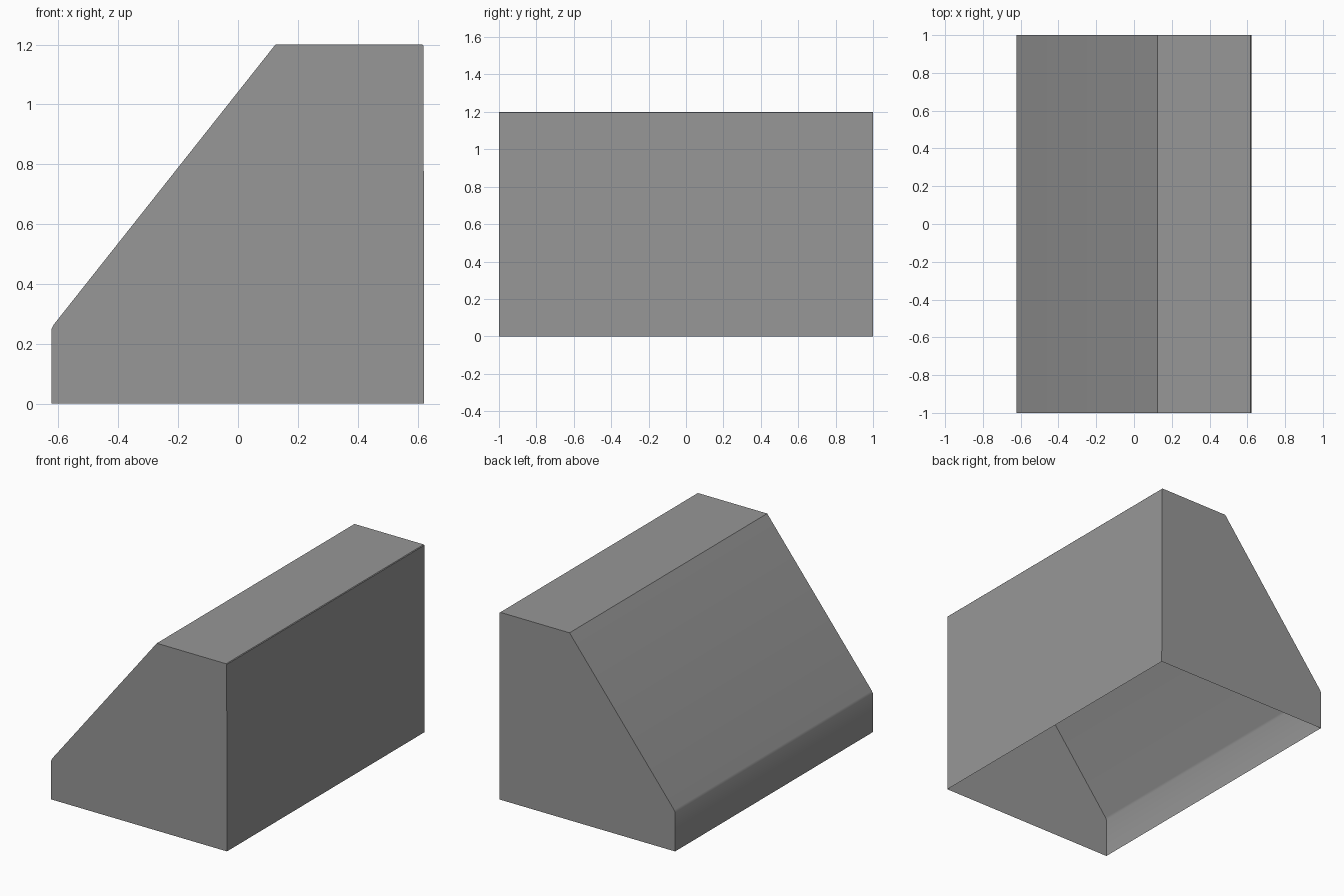
import bpy, bmesh
from math import radians

if "Cube" in bpy.data.objects:
    bpy.data.objects.remove(bpy.data.objects["Cube"])

# Side profile (x, z), open along the bottom; tiny softened corners
PROFILE = [(-0.623, 0), (-0.623, 0.25), (-0.616, 0.264),
           (0.125, 1.2), (0.616, 1.2), (0.62, 1.196), (0.622, 0)]
HALF_LENGTH = 1.0

bm = bmesh.new()
front = [bm.verts.new((x, -HALF_LENGTH, z)) for x, z in PROFILE]
back = [bm.verts.new((x, HALF_LENGTH, z)) for x, z in PROFILE]

# Flat end walls
bm.faces.new(front)
bm.faces.new(back[::-1])

# Long skin: low wall, slope, top and tall wall (underside stays open)
for i in range(len(PROFILE) - 1):
    bm.faces.new((front[i], back[i], back[i + 1], front[i + 1]))

bmesh.ops.recalc_face_normals(bm, faces=bm.faces[:])
bm.normal_update()
top = max(bm.faces, key=lambda f: f.calc_center_median().z)
if top.normal.z < 0:
    bmesh.ops.reverse_faces(bm, faces=bm.faces[:])

mesh = bpy.data.meshes.new("sloped_cover")
bm.to_mesh(mesh)
bm.free()
cover = bpy.data.objects.new("sloped_cover", mesh)
bpy.context.collection.objects.link(cover)

# Dark grey finish
grey = bpy.data.materials.new("dark_grey")
grey.diffuse_color = (0.31, 0.31, 0.31, 1)
grey.use_nodes = True
grey.node_tree.nodes["Principled BSDF"].inputs["Base Color"].default_value = grey.diffuse_color
mesh.materials.append(grey)

# Smooth only across the gentle fold between low wall and slope
bpy.context.view_layer.objects.active = cover
cover.select_set(True)
bpy.ops.object.shade_smooth_by_angle(angle=radians(30))
